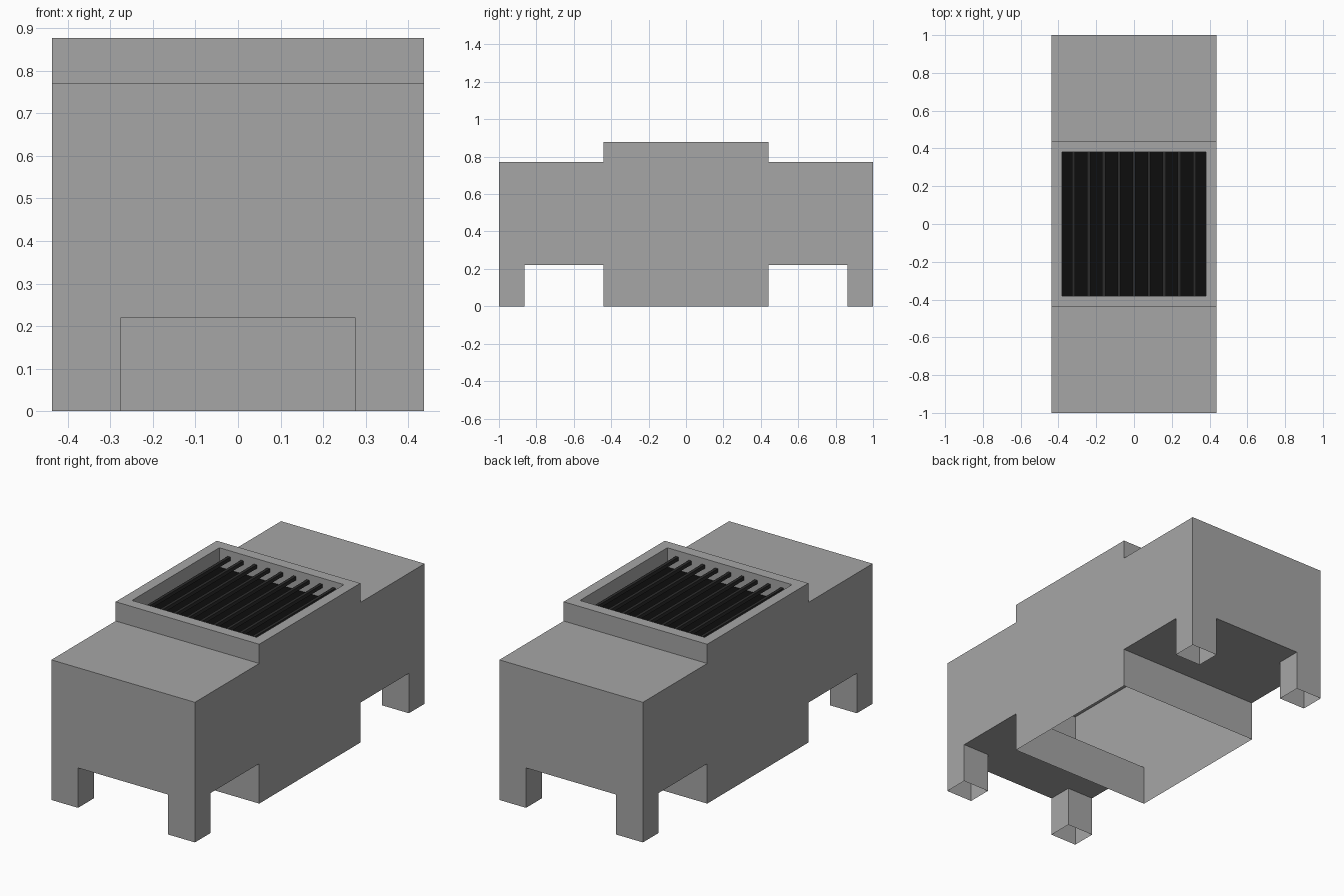
import bpy, bmesh, math

if "Cube" in bpy.data.objects:
    bpy.data.objects.remove(bpy.data.objects["Cube"])

# Main dimensions
HX, HY = 0.4375, 1.0        # body half width / half length
MID = 0.44                  # half length of the raised centre block
HOLE = 0.38                 # half size of the recess in the top
LEG_X, LEG_Y = 0.275, 0.863 # inner edges of the legs
Z_LEG, Z_DECK, Z_TOP = 0.22, 0.772, 0.878


def material(name, rgb):
    m = bpy.data.materials.new(name)
    m.diffuse_color = (*rgb, 1)
    m.use_nodes = True
    m.node_tree.nodes["Principled BSDF"].inputs["Base Color"].default_value = m.diffuse_color
    return m


GREY = material("light grey", (0.38, 0.38, 0.38))
BLACK = material("near black", (0.004, 0.004, 0.004))
CHARCOAL = material("charcoal", (0.024, 0.024, 0.024))


def finish(name, bm, mat):
    me = bpy.data.meshes.new(name)
    bm.to_mesh(me)
    bm.free()
    me.materials.append(mat)
    ob = bpy.data.objects.new(name, me)
    bpy.context.collection.objects.link(ob)
    return ob


def box(name, center, size, mat):
    bm = bmesh.new()
    bmesh.ops.create_cube(bm, size=1)
    bmesh.ops.scale(bm, vec=size, verts=bm.verts)
    bmesh.ops.translate(bm, vec=center, verts=bm.verts)
    return finish(name, bm, mat)


def inside(p):
    """True where the body has volume."""
    x, y, z = abs(p[0]), abs(p[1]), p[2]
    if x > HX or y > HY or z < 0 or z > Z_TOP:
        return False
    if z > Z_DECK:                       # raised rim around the recess
        return y < MID and not (x < HOLE and y < HOLE)
    if z > Z_LEG:                        # full length body
        return True
    return y < MID or (x > LEG_X and y > LEG_Y)   # centre block and legs


# Body: one outer shell, open underneath the legs and centre block
def both(*v):
    return sorted([-a for a in v] + list(v))


cuts = [both(LEG_X, HOLE, HX), both(HOLE, MID, LEG_Y, HY), [0, Z_LEG, Z_DECK, Z_TOP]]
bm = bmesh.new()
cells = [[(a, b) for a, b in zip(c, c[1:])] for c in cuts]
for cx in cells[0]:
    for cy in cells[1]:
        for cz in cells[2]:
            cell = (cx, cy, cz)
            mid = [(a + b) / 2 for a, b in cell]
            if not inside(mid):
                continue
            for ax in range(3):
                for side in (0, 1):
                    probe = list(mid)
                    probe[ax] = cell[ax][side] + (0.01 if side else -0.01)
                    floor = ax == 2 and side == 0 and cz[0] == 0
                    recess = (ax == 2 and side == 1 and cz[1] == Z_DECK
                              and abs(mid[0]) < HOLE and abs(mid[1]) < HOLE)
                    if inside(probe) or floor or recess:
                        continue
                    u, v = (ax + 1) % 3, (ax + 2) % 3
                    loop = []
                    for i, j in ((0, 0), (1, 0), (1, 1), (0, 1)):
                        co = [0, 0, 0]
                        co[ax], co[u], co[v] = cell[ax][side], cell[u][i], cell[v][j]
                        loop.append(bm.verts.new(co))
                    bm.faces.new(loop if side else loop[::-1])
bmesh.ops.remove_doubles(bm, verts=bm.verts, dist=1e-4)
bmesh.ops.dissolve_limit(bm, angle_limit=math.radians(1), verts=bm.verts, edges=bm.edges)
finish("body_shell", bm, GREY)

# Black floor of the recess
bm = bmesh.new()
bmesh.ops.create_grid(bm, x_segments=1, y_segments=1, size=HOLE)
bmesh.ops.translate(bm, vec=(0, 0, Z_DECK), verts=bm.verts)
finish("recess_floor", bm, BLACK)

# Nine grate bars running front to back
for i in range(-4, 5):
    box(f"grate_bar_{i + 5}", (i * 0.08, 0, 0.835), (0.017, 2 * HOLE, 0.02), CHARCOAL)
